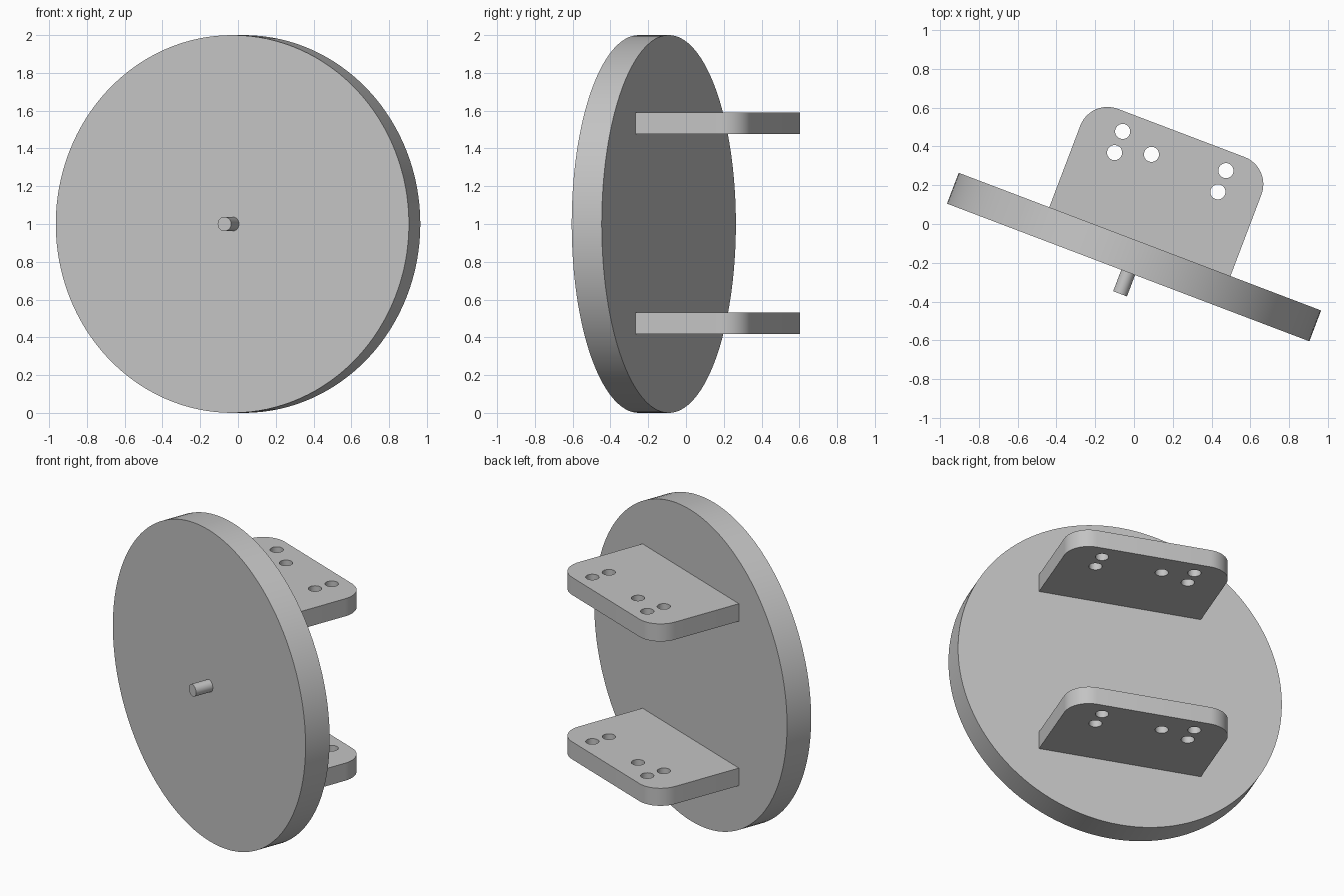
import bpy, bmesh, math
from mathutils import Matrix

cube = bpy.data.objects.get("Cube")
if cube:
    bpy.data.objects.remove(cube, do_unlink=True)

# Single grey finish
grey = bpy.data.materials.new("plain grey")
grey.use_nodes = True
COLOUR = (0.55, 0.55, 0.55, 1)
grey.diffuse_color = COLOUR
grey.node_tree.nodes["Principled BSDF"].inputs["Base Color"].default_value = COLOUR

# Local frame: x across the disc, y along its axis, origin at the front face centre
FRAME = Matrix.Translation((-0.03, -0.25, 0)) @ Matrix.Rotation(math.radians(-20.8), 4, "Z")
DISC_T, REACH, HALF_W, CORNER, PLATE_T = 0.17, 0.77, 0.5, 0.15, 0.113


def make_object(name, bm):
    bmesh.ops.recalc_face_normals(bm, faces=bm.faces)
    mesh = bpy.data.meshes.new(name)
    bm.to_mesh(mesh)
    bm.free()
    mesh.materials.append(grey)
    ob = bpy.data.objects.new(name, mesh)
    bpy.context.collection.objects.link(ob)
    ob.matrix_world = FRAME
    return ob


def activate(ob):
    bpy.ops.object.select_all(action="DESELECT")
    ob.select_set(True)
    bpy.context.view_layer.objects.active = ob


def smooth(ob):
    activate(ob)
    bpy.ops.object.shade_smooth_by_angle(angle=math.radians(30))


def cylinder(bm, radius, depth, matrix, segments):
    bmesh.ops.create_cone(bm, cap_ends=True, segments=segments, radius1=radius,
                          radius2=radius, depth=depth, matrix=matrix)


def axial_cylinder(name, radius, y0, y1, segments):
    bm = bmesh.new()
    place = Matrix.Translation((0, (y0 + y1) / 2, 1)) @ Matrix.Rotation(math.pi / 2, 4, "X")
    cylinder(bm, radius, y1 - y0, place, segments)
    smooth(make_object(name, bm))


# Disc and its short front pin
axial_cylinder("disc", 1.0, 0, DISC_T, 128)
axial_cylinder("front_pin", 0.038, -0.118, 0.02, 32)

# Plate outline with two rounded rear corners, and bolt hole centres
outline = [(-HALF_W, DISC_T - 0.01), (HALF_W, DISC_T - 0.01)]
for side, start in ((1, 0), (-1, 90)):
    for i in range(13):
        a = math.radians(start + 7.5 * i)
        outline.append((side * (HALF_W - CORNER) + CORNER * math.cos(a),
                        REACH - CORNER + CORNER * math.sin(a)))
holes = [(x, y) for x in (-0.285, 0.285) for y in (0.553, 0.67)] + [(-0.104, 0.612)]


def bracket_plate(name, z):
    bm = bmesh.new()
    face = bm.faces.new([bm.verts.new((x, y, z - PLATE_T / 2)) for x, y in outline])
    ext = bmesh.ops.extrude_face_region(bm, geom=[face], use_keep_orig=True)
    top = [v for v in ext["geom"] if isinstance(v, bmesh.types.BMVert)]
    bmesh.ops.translate(bm, verts=top, vec=(0, 0, PLATE_T))
    plate = make_object(name, bm)

    # Drill the bolt holes
    bm = bmesh.new()
    for x, y in holes:
        cylinder(bm, 0.039, 0.3, Matrix.Translation((x, y, z)), 32)
    cutter = make_object("hole_cutter", bm)
    cutter.hide_render = True
    mod = plate.modifiers.new("holes", "BOOLEAN")
    mod.operation, mod.solver, mod.object = "DIFFERENCE", "EXACT", cutter
    activate(plate)
    bpy.ops.object.modifier_apply(modifier=mod.name)
    bpy.data.objects.remove(cutter, do_unlink=True)
    smooth(plate)


bracket_plate("lower_bracket_plate", 0.475)
bracket_plate("upper_bracket_plate", 1.533)
